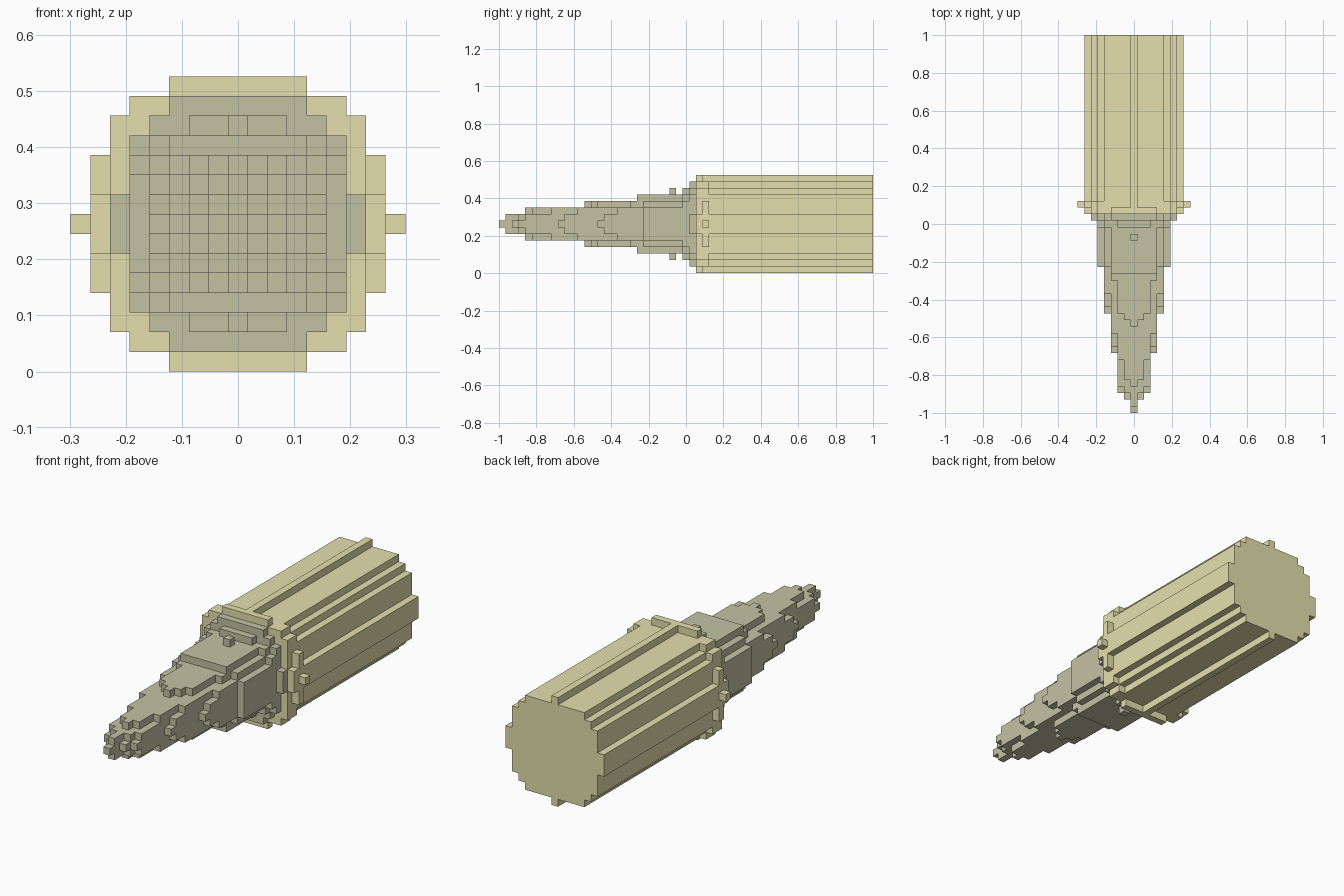
import bpy, bmesh, math

if "Cube" in bpy.data.objects:
    bpy.data.objects.remove(bpy.data.objects["Cube"])

U = 2 / 57          # edge of one block; the model is 57 blocks long
LENGTH = 57


def material(name, rgb):
    m = bpy.data.materials.new(name)
    m.diffuse_color = (*rgb, 1)
    m.use_nodes = True
    m.node_tree.nodes["Principled BSDF"].inputs["Base Color"].default_value = m.diffuse_color
    return m


def blocks(name, filled, mat):
    """Outer skin of all blocks where filled(|dx|, slice, |dz|) is true."""
    cells = {(x, k, z) for x in range(-9, 10) for k in range(LENGTH)
             for z in range(-7, 8) if filled(abs(x), k, abs(z))}
    bm = bmesh.new()
    verts = {}

    def corner(c):
        c = tuple(round(v * 2) for v in c)
        if c not in verts:
            x, y, z = (v / 2 for v in c)
            verts[c] = bm.verts.new((x * U, y * U - 1, (z + 7.5) * U))
        return verts[c]

    for cell in cells:
        centre = (cell[0], cell[1] + 0.5, cell[2])
        for axis in range(3):
            for s in (-1, 1):
                near = list(cell)
                near[axis] += s
                if tuple(near) in cells:
                    continue
                a, b = (axis + 1) % 3, (axis + 2) % 3
                quad = []
                for i, j in ((-1, -1), (1, -1), (1, 1), (-1, 1)):
                    p = list(centre)
                    p[axis] += s / 2
                    p[a] += i / 2
                    p[b] += j / 2
                    quad.append(corner(p))
                bm.faces.new(quad if s > 0 else quad[::-1])
    # merge flat areas into large faces
    bmesh.ops.dissolve_limit(bm, angle_limit=math.radians(1),
                             verts=bm.verts[:], edges=bm.edges[:])
    bmesh.ops.triangulate(bm, faces=[f for f in bm.faces if len(f.verts) > 4])
    me = bpy.data.meshes.new(name)
    bm.to_mesh(me)
    bm.free()
    me.materials.append(mat)
    ob = bpy.data.objects.new(name, me)
    bpy.context.collection.objects.link(ob)
    return ob


# casing: half widths by height above / below the axis
BODY = [7, 7, 6, 6, 6, 5, 4, 0]
FRONT_RIM = [7, 7, 6, 6, 6, 6, 5, 3]
BACK_RIM = [7, 7, 7, 7, 6, 6, 5, 0]


def casing(x, k, z):
    if k < 30:
        return False
    if k == 31 and z == 0 and x == 8:       # side studs
        return True
    rows = {30: FRONT_RIM, 31: BACK_RIM}.get(k, BODY)
    return x <= rows[z]


# pointed nose: slice at which each column begins, by height, then by width
NOSE = [[0, 2, 3, 9, 15, 22, 29],
        [1, 3, 4, 10, 16, 22, 29],
        [4, 5, 8, 12, 18, 22],
        [13, 14, 15, 20, 22, 28],
        [21, 21, 21, 21, 28, 29],
        [28, 28, 28, 29, 29],
        [29, 29, 29, 29]]


def nose(x, k, z):
    if k == 26 and x == 0 and z == 5:       # top and bottom studs
        return True
    return k < 30 and z < len(NOSE) and x < len(NOSE[z]) and k >= NOSE[z][x]


blocks("casing", casing, material("brass", (0.78, 0.74, 0.42)))
blocks("nose", nose, material("dull_olive", (0.55, 0.54, 0.37)))
